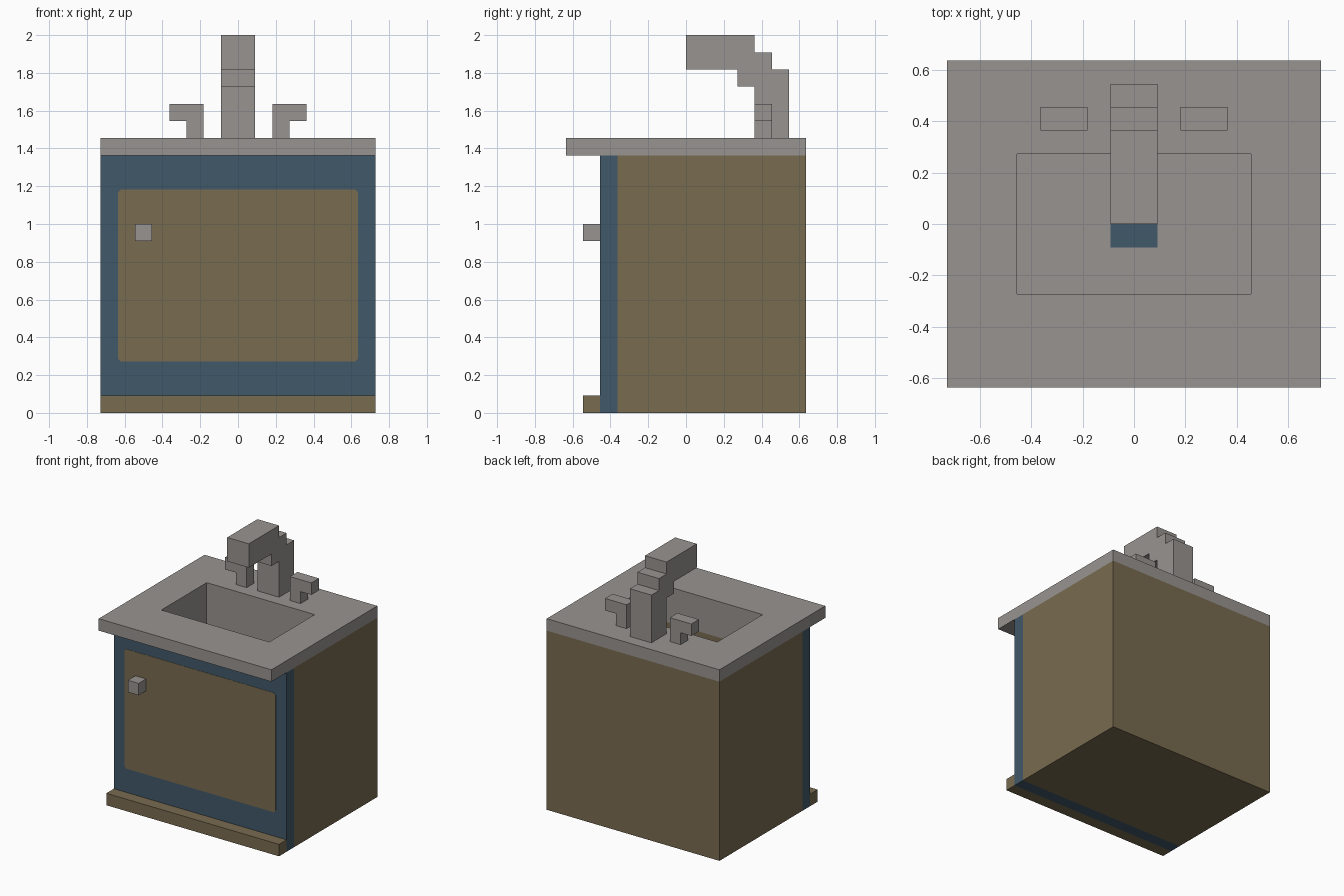
import bpy, bmesh

if "Cube" in bpy.data.objects:
    bpy.data.objects.remove(bpy.data.objects["Cube"])

U = 1 / 11  # the whole model sits on a grid of 1/11


def mat(name, rgb):
    m = bpy.data.materials.new(name)
    m.diffuse_color = (*rgb, 1)
    m.use_nodes = True
    m.node_tree.nodes["Principled BSDF"].inputs["Base Color"].default_value = m.diffuse_color
    return m


GREY = mat("warm grey", (0.315, 0.295, 0.28))
TAN = mat("olive wood", (0.19, 0.145, 0.08))
BLUE = mat("slate blue", (0.053, 0.098, 0.138))


def finish(name, bm, mats):
    bmesh.ops.scale(bm, vec=(U, U, U), verts=bm.verts)
    me = bpy.data.meshes.new(name)
    bm.to_mesh(me)
    bm.free()
    for m in mats:
        me.materials.append(m)
    ob = bpy.data.objects.new(name, me)
    bpy.context.collection.objects.link(ob)
    return ob


def rect(bm, x0, x1, y0, y1, z):
    return [bm.verts.new(p) for p in
            ((x0, y0, z), (x1, y0, z), (x1, y1, z), (x0, y1, z))]


def walls(bm, low, high, m=0):
    """Quads joining two loops, first quad is the front (-y) one."""
    out = []
    for i in range(4):
        j = (i + 1) % 4
        f = bm.faces.new((low[i], low[j], high[j], high[i]))
        f.material_index = m
        out.append(f)
    return out


def box(name, x, y, z, m):
    bm = bmesh.new()
    a, b = rect(bm, *x, *y, z[0]), rect(bm, *x, *y, z[1])
    bm.faces.new(a[::-1])
    bm.faces.new(b)
    walls(bm, a, b)
    return finish(name, bm, [m])


def extrude_profile(name, pts, axis, lo, hi, m):
    """Prism from a profile: axis 'x' uses (y,z) points, 'y' uses (x,z)."""
    bm = bmesh.new()
    put = (lambda p, d: (d, p[0], p[1])) if axis == 'x' else (lambda p, d: (p[0], d, p[1]))
    a = [bm.verts.new(put(p, lo)) for p in pts]
    b = [bm.verts.new(put(p, hi)) for p in pts]
    bm.faces.new(a)
    bm.faces.new(b)
    for i in range(len(pts)):
        j = (i + 1) % len(pts)
        bm.faces.new((a[i], a[j], b[j], b[i]))
    bmesh.ops.recalc_face_normals(bm, faces=bm.faces)
    return finish(name, bm, [m])


# cabinet body with the basin sunk into its top
bm = bmesh.new()
base, top = rect(bm, -8, 8, -4, 7, 0), rect(bm, -8, 8, -4, 7, 15)
rim, mid, floor = (rect(bm, -5, 5, -3, 3, z) for z in (15, 13, 12))
bm.faces.new(base[::-1])
walls(bm, base, top)
walls(bm, top, rim)
walls(bm, rim, mid, 1)
walls(bm, mid, floor, 1)[0].material_index = 0
bm.faces.new(floor).material_index = 1
finish("cabinet_and_basin", bm, [TAN, GREY])

# countertop slab with an opening
bm = bmesh.new()
o0, o1 = rect(bm, -8, 8, -7, 7, 15), rect(bm, -8, 8, -7, 7, 16)
i0, i1 = rect(bm, -5, 5, -3, 3, 15), rect(bm, -5, 5, -3, 3, 16)
walls(bm, o0, o1)
walls(bm, o1, i1)
walls(bm, i1, i0)
walls(bm, i0, o0)
finish("countertop", bm, [GREY])

# drain plate on the basin floor
box("drain", (-1, 1), (-1, 1), (12, 12.03), BLUE)

# front frame, kick board, door panel with clipped corners, knob
box("front_frame", (-8, 8), (-5, -4), (0, 15), BLUE)
box("kick_board", (-8, 8), (-6, -5), (0, 1), TAN)
c = 0.17
panel = [(-7 + c, 3), (7 - c, 3), (7, 3 + c), (7, 13 - c),
         (7 - c, 13), (-7 + c, 13), (-7, 13 - c), (-7, 3 + c)]
extrude_profile("door_panel", panel, 'y', -5.02, -4.99, TAN)
box("door_knob", (-6, -5), (-6, -5), (10, 11), GREY)

# stepped tap spout
spout = [(4, 16), (6, 16), (6, 20), (5, 20), (5, 21), (4, 21), (4, 22),
         (0, 22), (0, 20), (3, 20), (3, 19), (4, 19)]
extrude_profile("tap_spout", spout, 'x', -1, 1, GREY)

# two mirrored tap handles
for side, s in (("left", -1), ("right", 1)):
    prof = [(2, 16), (3, 16), (3, 17), (4, 17), (4, 18), (2, 18)]
    extrude_profile(side + "_tap_handle", [(s * x, z) for x, z in prof], 'y', 4, 5, GREY)
